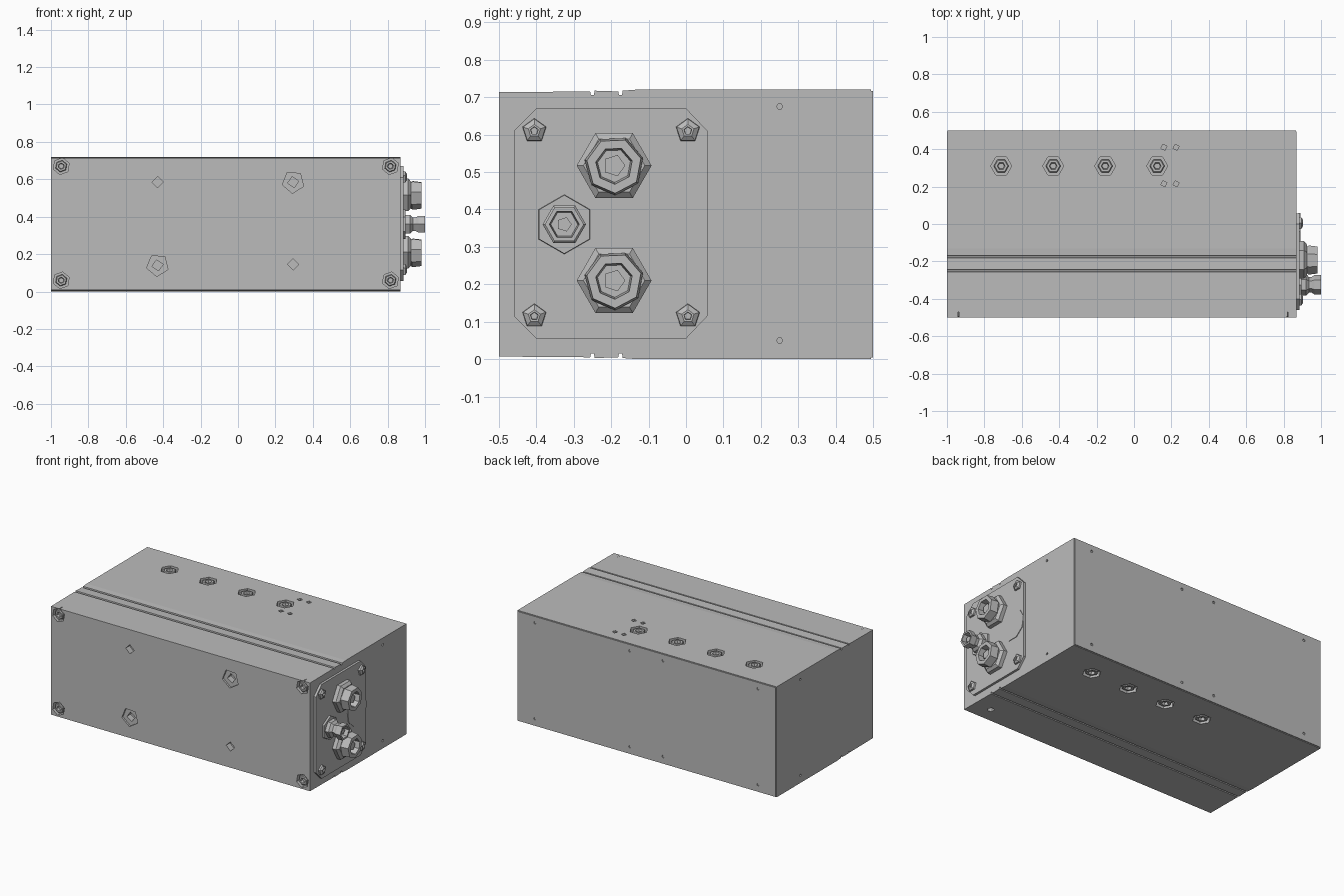
import bpy, bmesh, math
from mathutils import Matrix, Vector

cube = bpy.data.objects.get("Cube")
if cube:
    bpy.data.objects.remove(cube, do_unlink=True)

grey = bpy.data.materials.new("metal_grey")
grey.use_nodes = True
tone = (0.5, 0.5, 0.5, 1)
grey.diffuse_color = tone
grey.node_tree.nodes["Principled BSDF"].inputs["Base Color"].default_value = tone

# Each side of the case: u axis, v axis, outward normal, distance from origin
X, Y, Z = Vector((1, 0, 0)), Vector((0, 1, 0)), Vector((0, 0, 1))
SIDES = {"front": (X, Z, -Y, 0.5), "back": (X, Z, Y, 0.5),
         "right_end": (Y, Z, X, 0.87), "left_end": (Y, Z, -X, 1.0),
         "top": (X, Y, Z, 0.72), "bottom": (X, Y, -Z, 0.0)}


def finish(bm, name):
    bmesh.ops.recalc_face_normals(bm, faces=bm.faces)
    mesh = bpy.data.meshes.new(name)
    bm.to_mesh(mesh)
    bm.free()
    mesh.materials.append(grey)
    ob = bpy.data.objects.new(name, mesh)
    bpy.context.collection.objects.link(ob)
    return ob


def turn(bm, side, u, v, sides, profile, angle=0):
    """Turned part on one side of the case; profile is (radius, height) pairs."""
    ua, va, n, dist = SIDES[side]
    rings = []
    for r, h in profile:
        ring = []
        for i in range(sides):
            t = math.radians(angle) + math.tau * i / sides
            ring.append(bm.verts.new(ua * (u + r * math.cos(t))
                                     + va * (v + r * math.sin(t)) + n * (dist + h)))
        rings.append(ring)
    for a, b in zip(rings, rings[1:]):
        for i in range(sides):
            j = (i + 1) % sides
            bm.faces.new((a[i], a[j], b[j], b[i]))
    bm.faces.new(rings[0])
    bm.faces.new(rings[-1])


def prism_x(name, outline, x0, x1):
    """Outline in y and z, pushed along x."""
    bm = bmesh.new()
    face = bm.faces.new([bm.verts.new((x0, y, z)) for y, z in outline])
    out = bmesh.ops.extrude_face_region(bm, geom=[face])["geom"]
    bmesh.ops.translate(bm, vec=(x1 - x0, 0, 0),
                        verts=[g for g in out if isinstance(g, bmesh.types.BMVert)])
    return finish(bm, name)


# Case with two narrow grooves along the top and the bottom
upper = [(-0.5, 0.713)]
for y in (-0.25, -0.175):
    upper += [(y - 0.006, 0.715), (y - 0.004, 0.705), (y + 0.004, 0.705), (y + 0.006, 0.717)]
upper += [(-0.13, 0.72), (0.494, 0.72)]
case = prism_x("case", upper + [(y, 0.72 - z) for y, z in reversed(upper)], -1, 0.87)

# Back cover panel
bm = bmesh.new()
bmesh.ops.create_cube(bm, size=1, matrix=Matrix.Translation((-0.065, 0.496, 0.36))
                      @ Matrix.Diagonal((1.862, 0.008, 0.712, 1)))
back_panel = finish(bm, "back_panel")

# Recesses and holes
cut, heads = bmesh.new(), bmesh.new()


def hole(side, u, v, r, sides, depth, angle=0):
    turn(cut, side, u, v, sides, [(r, -depth), (r, 0.02)], angle)


def sunk_screw(side, u, v, r, sides, angle):
    hole(side, u, v, r, sides, 0.03, angle)
    turn(heads, side, u, v, 6, [(r * 0.72, -0.032), (r * 0.72, -0.008), (r * 0.62, -0.003),
                                (r * 0.38, -0.003), (r * 0.3, -0.02)], angle)


for u in (-0.945, 0.815):
    for v in (0.06, 0.67):
        sunk_screw("front", u, v, 0.045, 6, 20)
for u, v in ((0.295, 0.585), (-0.43, 0.14)):
    hole("front", u, v, 0.06, 5, 0.012, 50)
    hole("front", u, v, 0.03, 4, 0.05, 10)
for u, v in ((-0.43, 0.585), (0.295, 0.145)):
    hole("front", u, v, 0.03, 4, 0.04)
for i in range(4):
    u = -0.71 + 0.278 * i
    sunk_screw("top", u, 0.31, 0.056, 6, 0)
    sunk_screw("bottom", -0.13 - u, 0.31, 0.056, 6, 0)
for u in (0.16, 0.225):
    for v in (0.215, 0.41):
        hole("top", u, v, 0.017, 4, 0.02, 20)
hole("bottom", 0.75, -0.4, 0.022, 5, 0.03)
for v in (0.05, 0.675):
    for end in ("left_end", "right_end"):
        hole(end, 0.25, v, 0.008, 6, 0.02)

panel_cut = bmesh.new()
for u in (-0.87, -0.185, 0.055, 0.74):
    for v in (0.05, 0.675):
        turn(panel_cut, "back", u, v, 6, [(0.009, -0.006), (0.009, 0.01)])


def subtract(target, cutter_bm):
    cutter = finish(cutter_bm, "hole_cutter")
    cutter.hide_render = True
    mod = target.modifiers.new("holes", "BOOLEAN")
    mod.operation, mod.solver, mod.object = "DIFFERENCE", "EXACT", cutter
    mod.use_self = True
    bpy.context.view_layer.objects.active = target
    bpy.ops.object.modifier_apply(modifier=mod.name)
    bpy.data.objects.remove(cutter, do_unlink=True)


subtract(case, cut)
subtract(back_panel, panel_cut)
finish(heads, "sunk_screws")

# Connector plate with clipped corners
plate = [(-0.4, 0.67), (0.0, 0.67), (0.057, 0.61), (0.057, 0.115),
         (0.0, 0.055), (-0.4, 0.055), (-0.46, 0.115), (-0.46, 0.61)]
prism_x("connector_plate", plate, 0.865, 0.885)

bm = bmesh.new()
for u in (-0.405, 0.005):
    for v in (0.115, 0.61):
        turn(bm, "right_end", u, v, 5, [(0.034, 0.01), (0.032, 0.025), (0.017, 0.034),
                                        (0.011, 0.034), (0.01, 0.02)], 90)
finish(bm, "plate_screws")

bm = bmesh.new()
turn(bm, "right_end", -0.04, 0.365, 9, [(0.1, 0.01), (0.1, 0.019)], 10)
finish(bm, "blank_cover")

# Two large sockets with a core, each on a hexagonal nut
for name, v in (("lower_socket", 0.21), ("upper_socket", 0.517)):
    bm = bmesh.new()
    turn(bm, "right_end", -0.192, v, 6, [(0.1, 0.01), (0.1, 0.04), (0.082, 0.055)])
    turn(bm, "right_end", -0.192, v, 7, [(0.066, 0.04), (0.08, 0.065), (0.074, 0.11),
                                         (0.05, 0.11), (0.045, 0.065)], 15)
    turn(bm, "right_end", -0.192, v, 5, [(0.03, 0.06), (0.03, 0.09)])
    finish(bm, name)

# Small waisted socket
bm = bmesh.new()
turn(bm, "right_end", -0.325, 0.36, 6, [(0.08, 0.01), (0.078, 0.026)], 90)
turn(bm, "right_end", -0.325, 0.36, 6, [(0.058, 0.02), (0.058, 0.05), (0.042, 0.065),
                                        (0.042, 0.08), (0.052, 0.095), (0.052, 0.13),
                                        (0.04, 0.13), (0.036, 0.095)])
turn(bm, "right_end", -0.325, 0.36, 5, [(0.02, 0.09), (0.02, 0.115)])
finish(bm, "small_socket")
